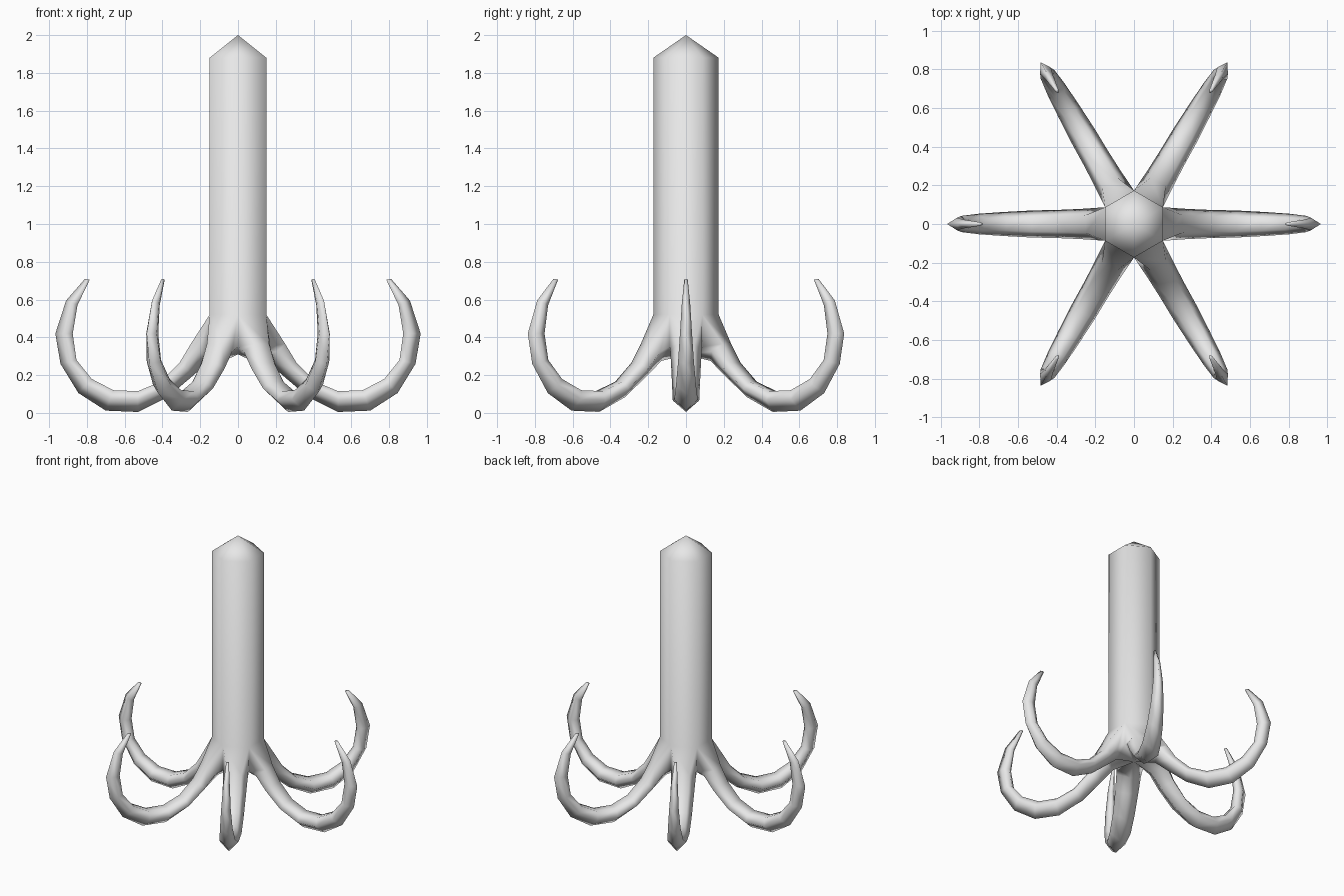
import bpy, bmesh, math
from mathutils import Vector, Matrix

if "Cube" in bpy.data.objects:
    bpy.data.objects.remove(bpy.data.objects["Cube"])

R = 0.1732          # shaft hexagon corner radius
W = R / 2           # half width of one shaft face

mat = bpy.data.materials.new("light grey")
mat.diffuse_color = (0.8, 0.8, 0.8, 1)
mat.use_nodes = True
mat.node_tree.nodes["Principled BSDF"].inputs["Base Color"].default_value = mat.diffuse_color

# Prong stations: inner radius, inner z, outer radius, outer z, half width
STATIONS = [
    (0.25, 0.365, 0.15, 0.275, 0.083),
    (0.31, 0.265, 0.235, 0.20, 0.078),
    (0.41, 0.165, 0.37, 0.085, 0.073),
    (0.53, 0.115, 0.53, 0.005, 0.070),
    (0.66, 0.12, 0.70, 0.012, 0.062),
    (0.775, 0.18, 0.845, 0.105, 0.053),
    (0.855, 0.28, 0.94, 0.26, 0.042),
    (0.875, 0.42, 0.967, 0.42, 0.032),
    (0.85, 0.57, 0.91, 0.595, 0.022),
    (0.785, 0.705, 0.81, 0.71, 0.009),
]


def section(r0, z0, r1, z1, w):
    """Five-sided prong section: flat inside, pointed outside."""
    rs, zs = r0 + (r1 - r0) * 0.45, z0 + (z1 - z0) * 0.45
    return [(r0, w * 0.55, z0), (rs, w, zs), (r1, 0, z1),
            (rs, -w, zs), (r0, -w * 0.55, z0)]


bm = bmesh.new()
for k in range(6):
    rot = Matrix.Rotation(k * math.pi / 3, 4, 'Z')

    def add(points):
        return [bm.verts.new(rot @ Vector(p)) for p in points]

    # Shaft side and its slice of the pointed cap
    bm.faces.new(add([(0.15, -W, 0.52), (0.15, W, 0.52),
                      (0.15, W, 1.88), (0.15, -W, 1.88)]))
    bm.faces.new(add([(0.15, -W, 1.88), (0.15, W, 1.88), (0, 0, 2)]))

    # Prong grows out of the shaft face and curls upward
    rings = [add([(0.15, W, 0.52), (0.15, W, 0.35), (0, 0, 0.31),
                  (0.15, -W, 0.35), (0.15, -W, 0.52)])]
    rings += [add(section(*s)) for s in STATIONS]
    for a, b in zip(rings, rings[1:]):
        for i in range(5):
            j = (i + 1) % 5
            bm.faces.new((a[i], a[j], b[j], b[i]))
    bm.faces.new(rings[-1])

bmesh.ops.remove_doubles(bm, verts=bm.verts, dist=0.0005)
bmesh.ops.recalc_face_normals(bm, faces=bm.faces)
for f in bm.faces:
    f.smooth = True

mesh = bpy.data.meshes.new("grappling_hook")
bm.to_mesh(mesh)
bm.free()
mesh.materials.append(mat)
hook = bpy.data.objects.new("grappling_hook", mesh)
bpy.context.collection.objects.link(hook)
